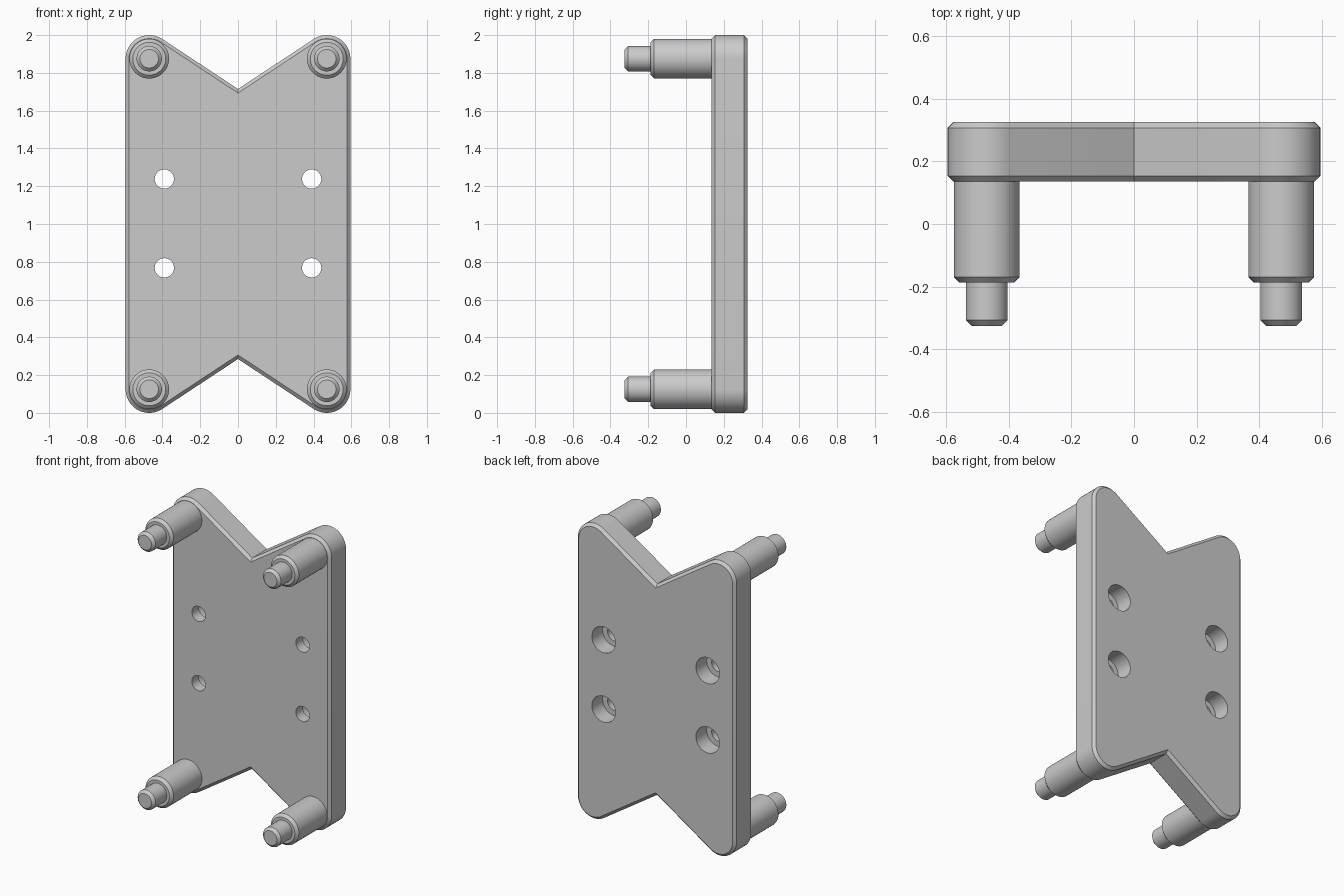
import bpy, bmesh
from math import sin, cos, pi, radians, hypot, atan2, acos

if "Cube" in bpy.data.objects:
    bpy.data.objects.remove(bpy.data.objects["Cube"])

CX, CZ, R, NOTCH = 0.47, 0.875, 0.125, 0.715   # corner centre, corner radius, notch (from mid height)
CH = 0.018                                     # chamfer size


def loft(name, rings):
    """Skin a list of closed rings and cap both ends."""
    bm = bmesh.new()
    loops = [[bm.verts.new(p) for p in ring] for ring in rings]
    n = len(loops[0])
    for a, b in zip(loops, loops[1:]):
        for i in range(n):
            j = (i + 1) % n
            bm.faces.new((a[i], a[j], b[j], b[i]))
    bm.faces.new(loops[0])
    bm.faces.new(loops[-1])
    bmesh.ops.recalc_face_normals(bm, faces=bm.faces[:])
    me = bpy.data.meshes.new(name)
    bm.to_mesh(me)
    bm.free()
    ob = bpy.data.objects.new(name, me)
    bpy.context.collection.objects.link(ob)
    return ob


def lathe(name, profile, x, z, n=48):
    """Turn (radius, y) points around an axis parallel to y."""
    return loft(name, [[(x + r * cos(2 * pi * i / n), y, z + r * sin(2 * pi * i / n))
                        for i in range(n)] for r, y in profile])


def outline(inset, y, steps=16):
    """Rounded plate outline with a V notch at top and bottom."""
    r = R - inset
    d = hypot(CX, CZ - NOTCH)
    tang = atan2(-(CZ - NOTCH), -CX) + 2 * pi - acos(R / d)
    notch = NOTCH - inset / sin(tang)
    arc = [(CX + r * cos(tang * i / steps), CZ + r * sin(tang * i / steps))
           for i in range(steps + 1)]
    top = arc + [(0, notch)] + [(-x, z) for x, z in reversed(arc)]
    return [(x, y, z + 1) for x, z in top + [(-x, -z) for x, z in top]]


def smooth(ob):
    bpy.ops.object.select_all(action='DESELECT')
    ob.select_set(True)
    bpy.context.view_layer.objects.active = ob
    bpy.ops.object.shade_smooth_by_angle(angle=radians(30))


# Chamfered plate
Y0, Y1 = 0.135, 0.325
plate = loft("plate", [outline(CH, Y0), outline(0, Y0 + CH),
                       outline(0, Y1 - CH), outline(CH, Y1)])
bpy.context.view_layer.objects.active = plate

# Counterbored screw holes, wide at the back
for x in (-0.39, 0.39):
    for z in (0.768, 1.238):
        cutter = lathe("hole_cutter", [(0.051, Y0 - 0.05), (0.051, Y1 - 0.115),
                                       (0.088, Y1 - 0.115), (0.088, Y1 + 0.05)], x, z)
        cutter.hide_render = True
        mod = plate.modifiers.new("hole", 'BOOLEAN')
        mod.operation, mod.solver, mod.object = 'DIFFERENCE', 'EXACT', cutter
        bpy.ops.object.modifier_apply(modifier=mod.name)
        bpy.data.objects.remove(cutter)
smooth(plate)

# Stepped pins at the four corners
PIN, TIP, YS, YE = 0.105, 0.067, -0.187, -0.325
for x, side in ((-CX, "left"), (CX, "right")):
    for z, level in ((1 - CZ, "lower"), (1 + CZ, "upper")):
        smooth(lathe(f"pin_{level}_{side}",
                     [(PIN, Y0 + 0.005), (PIN, YS + CH), (PIN - CH, YS), (TIP, YS),
                      (TIP, YE + CH), (TIP - CH, YE)], x, z))
